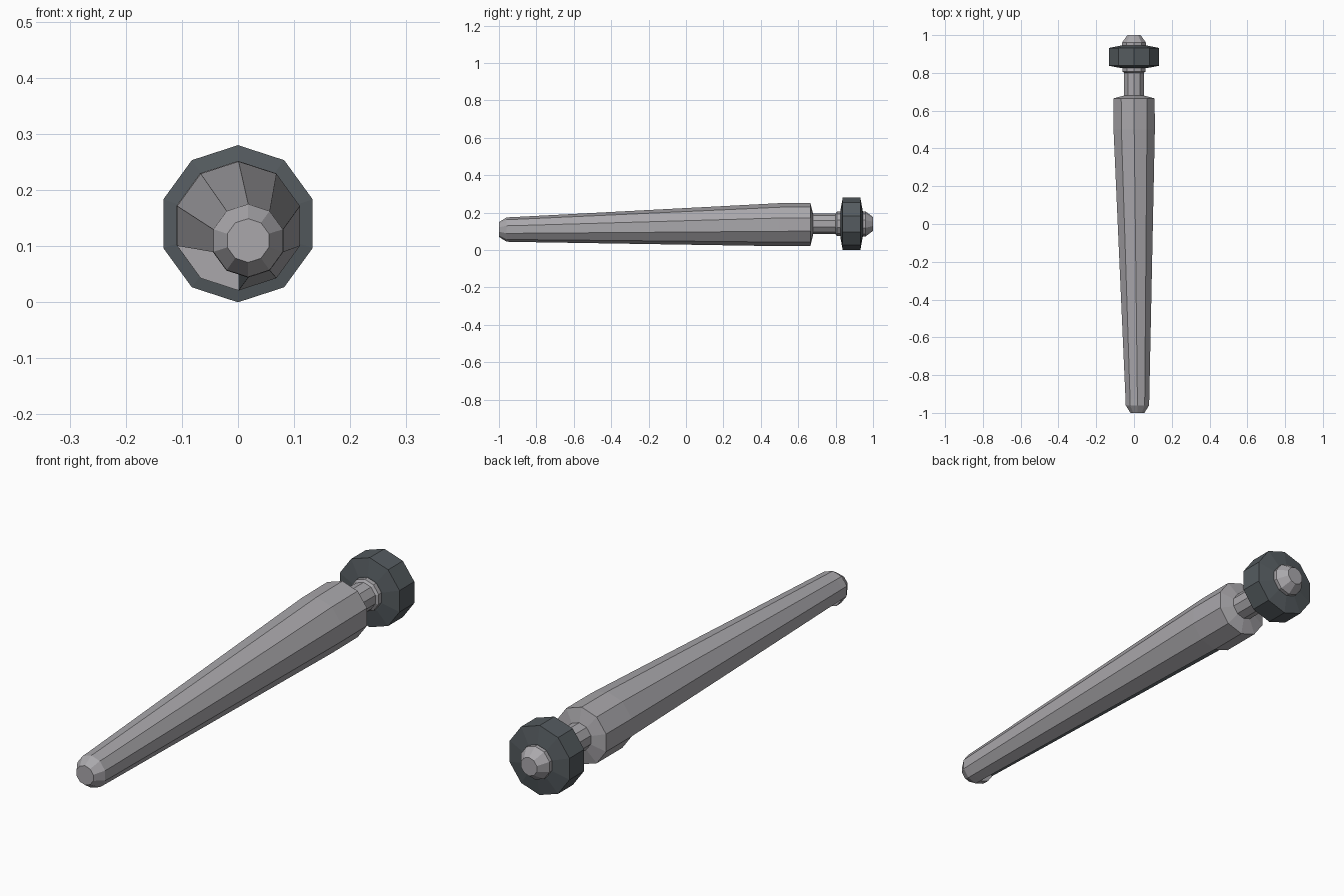
import bpy, bmesh, math
from mathutils import Vector

SIDES = 10
cube = bpy.data.objects.get("Cube")
if cube:
    bpy.data.objects.remove(cube, do_unlink=True)


def material(name, colour):
    mat = bpy.data.materials.new(name)
    mat.use_nodes = True
    mat.diffuse_color = (*colour, 1)
    mat.node_tree.nodes["Principled BSDF"].inputs["Base Color"].default_value = (*colour, 1)
    return mat


light_metal = material("light grey metal", (0.40, 0.39, 0.41))
dark_metal = material("dark grey metal", (0.09, 0.105, 0.115))


def ring(bm, x, y, z, radius):
    """Upright ring with one corner at the top."""
    verts = []
    for i in range(SIDES):
        a = math.pi / 2 + math.tau * i / SIDES
        verts.append(bm.verts.new((x + radius * math.cos(a), y, z + radius * math.sin(a))))
    return verts


def loft(name, sections, mats, groove=None):
    """Skin rings (x, y, z, radius); groove = (span index, corner to cut away)."""
    bm = bmesh.new()
    rings = [ring(bm, *s) for s in sections]
    for n, (a, b) in enumerate(zip(rings, rings[1:])):
        cut = groove and n == groove[0]
        for i in range(SIDES):
            j = (i + 1) % SIDES
            if not (cut and groove[1] in (i, j)):
                bm.faces.new((a[i], a[j], b[j], b[i]))
        if cut:
            # Two inner walls meeting on the axis, and a flat wall at each end
            c = groove[1]
            ia, ib = (bm.verts.new(s[:3]) for s in sections[n:n + 2])
            for side in (c - 1, c + 1):
                wall = bm.faces.new((a[side], ia, ib, b[side]))
                wall.material_index = 1
            for r, inner in ((a, ia), (b, ib)):
                bm.faces.new((r[c - 1], r[c], r[c + 1], inner))
    bm.faces.new(rings[0])
    bm.faces.new(rings[-1])
    bmesh.ops.recalc_face_normals(bm, faces=bm.faces)
    mesh = bpy.data.meshes.new(name)
    bm.to_mesh(mesh)
    bm.free()
    for m in mats:
        mesh.materials.append(m)
    obj = bpy.data.objects.new(name, mesh)
    bpy.context.collection.objects.link(obj)
    return obj


# Tapered leg with a long corner groove on its lower right side
loft("tapered_leg", [
    (0.018, -1.0, 0.11, 0.039),
    (0.018, -0.96, 0.11, 0.065),
    (0.018, -0.93, 0.11, 0.066),
    (0.001, 0.5, 0.136, 0.115),
    (0.0, 0.665, 0.137, 0.115),
    (0.0, 0.68, 0.138, 0.055),
], [light_metal, dark_metal], groove=(2, 4))


def turned(name, profile, mat):
    """Part turned about the hub axis from (y, radius) points."""
    return loft(name, [(0, y, 0.14, r) for y, r in profile], [mat])


# Shaft, collar, wheel and end cap
turned("shaft", [(0.67, 0.055), (0.85, 0.055)], light_metal)
turned("shaft_collar", [(0.8, 0.055), (0.807, 0.065), (0.84, 0.065)], light_metal)
turned("wheel", [(0.825, 0.07), (0.838, 0.14), (0.932, 0.14), (0.945, 0.07)], dark_metal)
turned("end_cap", [(0.93, 0.067), (0.96, 0.067), (1.0, 0.037)], light_metal)
